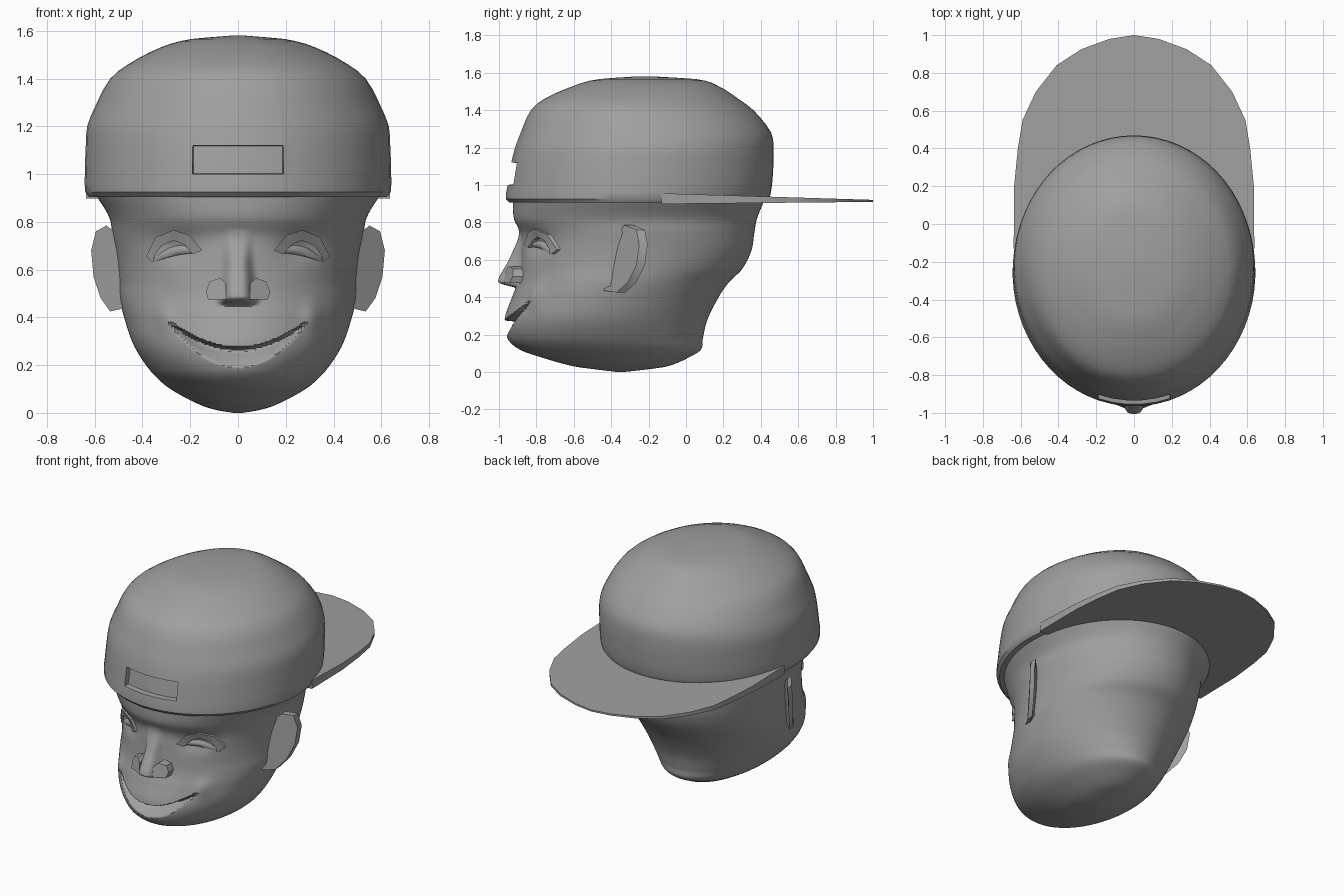
import bpy, bmesh, math
from math import sin, cos, pi, exp, sqrt

if "Cube" in bpy.data.objects:
    bpy.data.objects.remove(bpy.data.objects["Cube"])

grey = bpy.data.materials.new("plain grey")
grey.diffuse_color = (0.35, 0.35, 0.35, 1)
grey.use_nodes = True
grey.node_tree.nodes["Principled BSDF"].inputs["Base Color"].default_value = grey.diffuse_color


def finish(name, verts, faces, angle=35):
    me = bpy.data.meshes.new(name)
    me.from_pydata(verts, [], faces)
    bm = bmesh.new()
    bm.from_mesh(me)
    bmesh.ops.recalc_face_normals(bm, faces=bm.faces)
    bm.to_mesh(me)
    bm.free()
    me.materials.append(grey)
    ob = bpy.data.objects.new(name, me)
    bpy.context.collection.objects.link(ob)
    bpy.ops.object.select_all(action='DESELECT')
    ob.select_set(True)
    bpy.context.view_layer.objects.active = ob
    bpy.ops.object.shade_smooth_by_angle(angle=math.radians(angle))
    return ob


def loft(name, rings, angle=35):
    n = len(rings[0])
    verts = [v for r in rings for v in r]
    faces = [(i * n + j, i * n + (j + 1) % n, (i + 1) * n + (j + 1) % n, (i + 1) * n + j)
             for i in range(len(rings) - 1) for j in range(n)]
    faces += [tuple(range(n)), tuple(range(len(verts) - n, len(verts)))]
    return finish(name, verts, faces, angle)


def plate(name, front, depth, angle=25):
    """Solid from a front outline of (x, y, z), pushed back along y."""
    return loft(name, [front, [(x, y + depth, z) for x, y, z in front]], angle)


def sample(table, z):
    """Smooth interpolation of table rows keyed by their first value."""
    z = min(max(z, table[0][0]), table[-1][0])
    k = max(i for i in range(len(table) - 1) if table[i][0] <= z)
    a, b = table[k], table[k + 1]
    p, q = table[max(k - 1, 0)], table[min(k + 2, len(table) - 1)]
    h = b[0] - a[0]
    t = (z - a[0]) / h
    out = []
    for i in range(1, len(a)):
        m0 = (b[i] - p[i]) / (b[0] - p[0]) * h
        m1 = (q[i] - a[i]) / (q[0] - a[0]) * h
        out.append((2*t**3 - 3*t*t + 1) * a[i] + (t**3 - 2*t*t + t) * m0
                   + (3*t*t - 2*t**3) * b[i] + (t**3 - t*t) * m1)
    return out


# Head sections: height, half width, front y, back y
HEAD = [(0, .02, -.37, -.33), (.012, .09, -.47, -.22), (.03, .15, -.6, -.1),
        (.08, .25, -.78, .02), (.12, .31, -.89, .08), (.18, .37, -.955, .09),
        (.28, .435, -.97, .115), (.4, .477, -.93, .175), (.48, .495, -.90, .23),
        (.55, .50, -.89, .30), (.65, .51, -.885, .35), (.74, .525, -.885, .365),
        (.82, .54, -.92, .38), (.92, .60, -.925, .42)]
NOSE = [(.45, 0), (.475, .095), (.50, .105), (.54, .09), (.6, .06), (.7, .02), (.77, 0)]


def bump(x, z):
    """Forward relief of the face."""
    ax = abs(x)
    b = 0
    if .45 < z < .77:
        wide = .05 + .12 * max(0, .62 - z)
        b += sample(NOSE, z)[0] * exp(-(x / wide) ** 4)
    b -= .03 * exp(-((ax - .25) / .09) ** 2 - ((z - .69) / .06) ** 2)   # eye sockets
    b += .02 * exp(-((ax - .31) / .04) ** 2 - ((z - .40) / .06) ** 2)   # smile folds
    if ax < .285:                                                      # open smile
        u = (ax / .285) ** 2
        lo, hi = .19 + .185 * u, .275 + .105 * u
        s = (z - lo) / (hi - lo)
        if 0 < s < 1:
            b -= .085 * sqrt(1 - u) * min(s / .75, (1 - s) / .1, 1)
    return b


def face_y(x, z):
    w, f, k = sample(HEAD, z)
    return (f + k) / 2 - (k - f) / 2 * sqrt(max(0, 1 - (x / w) ** 2)) - bump(x, z)


# Head
rings = []
N, M = 180, 150
for i in range(M + 1):
    z = .92 * (i / M) ** 1.25
    w, f, k = sample(HEAD, z)
    ring = []
    for j in range(N):
        s = 2 * j / N - 1
        a = pi * s * (.5 + .5 * abs(s))
        x, y = w * sin(a), (f + k) / 2 - (k - f) / 2 * cos(a)
        if cos(a) > 0:
            y -= bump(x, z) * min(1, cos(a) * 3)
        ring.append((x, y, z))
    rings.append(ring)
loft("head", rings, 40)

# Cap with a recessed opening at the front
CAP = [(.905, .625, -.945, .43), (.925, .64, -.965, .445), (1.0, .642, -.955, .46),
       (1.12, .638, -.935, .468), (1.2, .632, -.915, .468), (1.28, .60, -.885, .455),
       (1.4, .535, -.83, .36), (1.46, .46, -.76, .28), (1.53, .325, -.6, .17),
       (1.565, .2, -.47, .06), (1.58, .03, -.27, -.17)]
edge = math.asin(.19 / .64)
angles = [edge * t for t in (-1, -.98, -.6, -.2, .2, .6, .98, 1)]
angles += [edge + (2 * pi - 2 * edge) * t / 60 for t in range(1, 60)]
heights = [.905, .925, .96, 1.0, 1.003, 1.06, 1.117, 1.12, 1.16, 1.2, 1.24, 1.28, 1.32,
           1.36, 1.4, 1.43, 1.46, 1.49, 1.51, 1.53, 1.545, 1.557, 1.566, 1.573, 1.578, 1.58]
rings = [[(.57 * sin(a), -.26 - .64 * cos(a), .905) for a in angles]]
for z in heights:
    w, f, k = sample(CAP, z)
    ring = []
    for j, a in enumerate(angles):
        y = (f + k) / 2 - (k - f) / 2 * cos(a)
        if 1 <= j <= 6 and 1.001 < z < 1.119:
            y += .035
        ring.append((w * sin(a), y, z))
    rings.append(ring)
loft("cap", rings)

# Brim, worn to the back
half = [(.637, -.13), (.635, .2), (.615, .4), (.59, .55), (.52, .7), (.41, .84),
        (.28, .925), (.13, .98)]
outline = half + [(0, 1)] + [(-x, y) for x, y in reversed(half)]
loft("brim", [[(x, y, .955 - .031 * (y + .13)) for x, y in outline],
              [(x, y, .898 + .01 * (y + .13)) for x, y in outline]], 25)

# Paired features
EAR = [(.44, -.38, .72), (.50, -.36, .74), (.55, -.33, .785), (.595, -.265, .76),
       (.615, -.25, .68), (.605, -.265, .57), (.575, -.31, .48), (.535, -.37, .425),
       (.49, -.44, .435), (.44, -.44, .5)]
WING = [(.05, -.975, .475), (.125, -.945, .475), (.135, -.925, .51), (.118, -.925, .55),
        (.075, -.95, .565), (.05, -.965, .54)]
OUTER = [(.15, .68), (.205, .745), (.27, .765), (.345, .735), (.385, .655), (.36, .63)]
INNER = [(.19, .665), (.225, .705), (.27, .722), (.32, .70), (.35, .66), (.352, .635)]
for s, side in ((1, "left"), (-1, "right")):
    plate(side + "_ear", [(s * x, y, z) for x, y, z in EAR], .045)
    plate(side + "_nostril", [(s * x, y, z) for x, y, z in WING], .11)
    # Arched upper lid: closed strip of box sections
    sections = []
    for (xo, zo), (xi, zi) in zip(OUTER, INNER):
        yo, yi = face_y(xo, zo), face_y(xi, zi)
        sections.append([(s * xo, yo + .02, zo), (s * xo, yo - .018, zo),
                         (s * xi, yi - .022, zi), (s * xi, yi + .02, zi)])
    loft(side + "_upper_lid", sections, 25)
    # Lower lid: soft ridge below the arch
    sections = []
    for t in range(9):
        u = t / 8
        x = .16 + .205 * u
        z = .675 - .045 * u + .025 * sin(pi * u)
        r = .006 + .018 * sin(pi * u)
        y = face_y(x, z) + .006
        sections.append([(s * x, y - r * cos(a), z + r * sin(a))
                         for a in [k * pi / 4 for k in range(8)]])
    loft(side + "_lower_lid", sections, 50)
